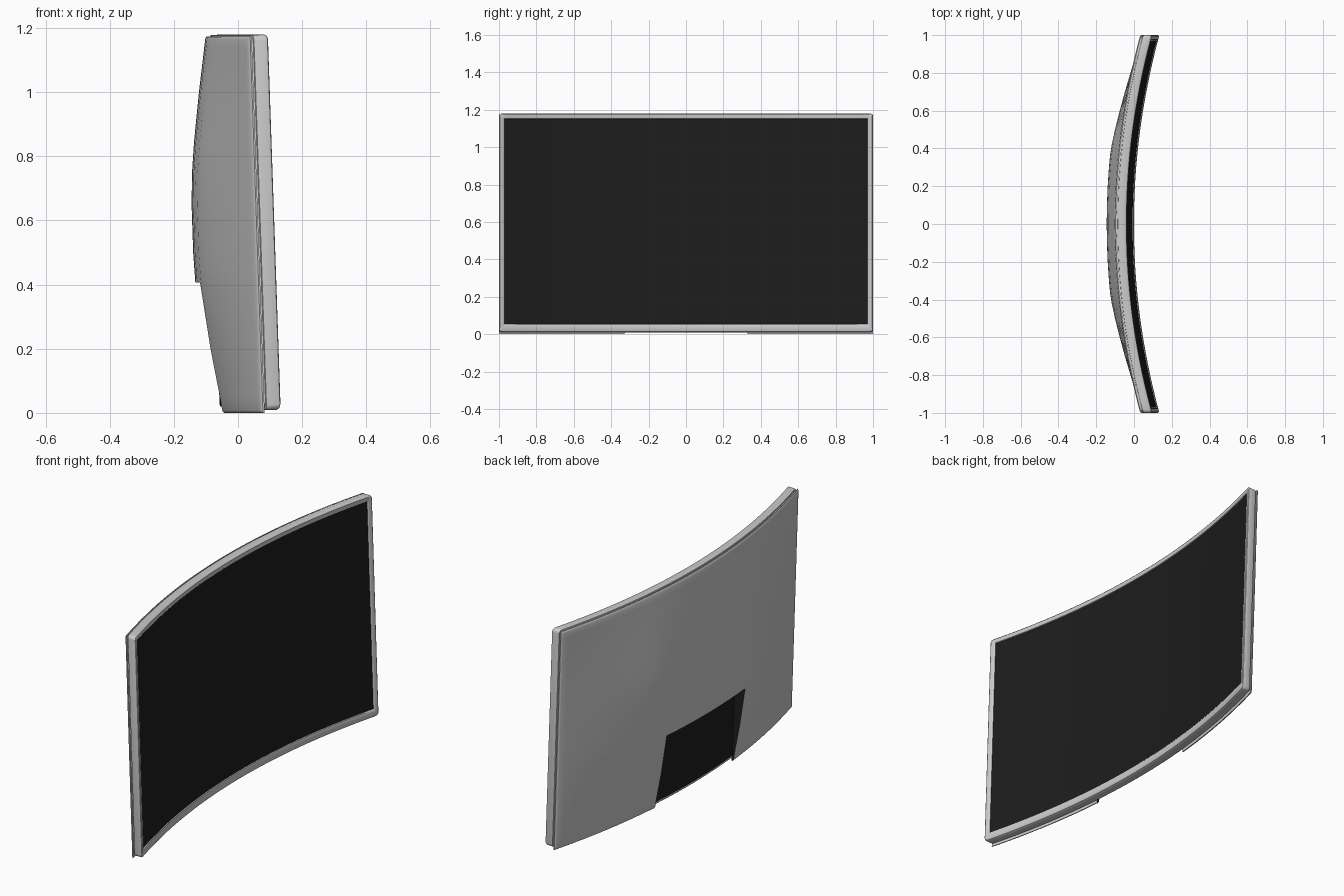
import bpy, bmesh, math

if "Cube" in bpy.data.objects:
    bpy.data.objects.remove(bpy.data.objects["Cube"])

TILT = 0.0342


def place(y, z, d):
    """Curved, tilted display space: d is the depth behind the front surface."""
    return (0.135 * y * y - TILT * z - d, y, z - TILT * d)


def lerp(table, v):
    for (a, fa), (b, fb) in zip(table, table[1:]):
        if v <= b:
            return fa + (fb - fa) * max(0, v - a) / (b - a)
    return table[-1][1]


def material(name, c):
    m = bpy.data.materials.new(name)
    m.diffuse_color = (c, c, c, 1)
    return m


def finish(bm, name, mats=(), angle=35):
    bmesh.ops.recalc_face_normals(bm, faces=bm.faces)
    me = bpy.data.meshes.new(name)
    bm.to_mesh(me)
    bm.free()
    for m in mats:
        me.materials.append(m)
    me.shade_smooth()
    me.set_sharp_from_angle(angle=math.radians(angle))
    ob = bpy.data.objects.new(name, me)
    bpy.context.collection.objects.link(ob)
    return ob


def ring(t, d):
    """Rounded rectangle; t runs from the outer edge (0) to the screen edge (1)."""
    h, z0, z1 = 1 - 0.03 * t, 0.01 + 0.045 * t, 1.18 - 0.03 * t
    r = 0.016 * (1 - t) + 0.002
    pts = []
    for cy, cz, a0 in ((h - r, z1 - r, 0), (-h + r, z1 - r, 90),
                       (-h + r, z0 + r, 180), (h - r, z0 + r, 270)):
        for k in range(5):
            a = math.radians(a0 + 22.5 * k)
            pts.append((cy + r * math.cos(a), cz + r * math.sin(a)))
        if a0 in (0, 180):
            s = 1 if a0 == 0 else -1
            for k in range(1, 32):
                pts.append((s * (h - r) * (1 - k / 16), z1 if s > 0 else z0))
    return [place(y, z, d) for y, z in pts]


def frame(name, profile):
    bm = bmesh.new()
    loops = [[bm.verts.new(p) for p in ring(t, d)] for t, d in profile]
    n = len(loops[0])
    for a, b in zip(loops, loops[1:] + loops[:1]):
        for i in range(n):
            j = (i + 1) % n
            bm.faces.new((a[i], a[j], b[j], b[i]))
    return finish(bm, name)


def slab(name, ys, zs, front, back, mats=(), keep=lambda y, z: True, wall_mat=lambda y, z: 0):
    """Curved solid between two depths, with cells left out where keep is false."""
    bm = bmesh.new()
    grids = [{(i, j): bm.verts.new(place(y, z, f(y, z)))
              for i, y in enumerate(ys) for j, z in enumerate(zs)} for f in (front, back)]
    count = {}
    for i in range(len(ys) - 1):
        for j in range(len(zs) - 1):
            if not keep((ys[i] + ys[i + 1]) / 2, (zs[j] + zs[j + 1]) / 2):
                continue
            q = [(i, j), (i + 1, j), (i + 1, j + 1), (i, j + 1)]
            for g in grids:
                bm.faces.new([g[k] for k in q])
            for a, b in zip(q, q[1:] + q[:1]):
                e = tuple(sorted((a, b)))
                count[e] = count.get(e, 0) + 1
    for (a, b), c in count.items():
        if c == 1:
            f = bm.faces.new((grids[0][a], grids[0][b], grids[1][b], grids[1][a]))
            f.material_index = wall_mat((ys[a[0]] + ys[b[0]]) / 2, (zs[a[1]] + zs[b[1]]) / 2)
    bmesh.ops.delete(bm, geom=[v for v in bm.verts if not v.link_faces], context='VERTS')
    return finish(bm, name, mats)


def steps(a, b, n):
    return [a + (b - a) * k / n for k in range(n + 1)]


black = material("black", 0.012)
grey = material("grey", 0.3)
grey.diffuse_color = (0.8, 0.8, 0.8, 1)

# front bezel with rounded edges, and the recessed seam behind it
frame("bezel", [(1, 0.046), (0.1, 0.046), (0.03, 0.045), (0, 0.041), (0, 0.009),
                (0.07, 0.003), (0.2, 0), (0.75, 0), (0.9, 0.002), (1, 0.008)])
frame("seam_band", [(0.8, 0.04), (0.25, 0.04), (0.25, 0.056), (0.8, 0.056)])

# screen
slab("screen", steps(-0.972, 0.972, 32), steps(0.053, 1.152, 2),
     lambda y, z: 0.006, lambda y, z: 0.02, [black])

# dark panel at the bottom of the stand recess
slab("recess_panel", steps(-0.35, 0.35, 10), steps(0.03, 0.44, 2),
     lambda y, z: 0.03, lambda y, z: 0.0565, [black])

# bulged back shell with the stand recess
NY, NZ = 0.33, 0.41
across = [(0, 1), (0.36, 1), (0.42, 0.95), (0.5, 0.83), (0.6, 0.65),
          (0.7, 0.48), (0.8, 0.31), (0.9, 0.15), (1, 0)]
upward = [(0, 0), (0.05, 0.007), (0.2, 0.031), (0.41, 0.057), (0.5, 0.0605),
          (0.65, 0.0605), (0.75, 0.056), (0.85, 0.046), (1, 0.026), (1.17, 0)]


def shell_depth(y, z):
    rim = min(1 - abs(y), z - 0.002, 1.176 - z)
    soft = 0.005 * (1 - min(1, max(0, rim) / 0.008)) ** 2
    return 0.062 - soft + lerp(across, abs(y)) * lerp(upward, z)


half = [0.1, 0.2, 0.28, NY, 0.36, 0.42, 0.5, 0.6, 0.7, 0.8, 0.9, 0.96, 0.992, 0.996, 1]
ys = [-v for v in reversed(half)] + [0] + half
zs = [0.002, 0.006, 0.01, 0.05, 0.12, 0.2, 0.3, NZ, 0.45, 0.5, 0.57, 0.65, 0.7, 0.75,
      0.8, 0.85, 0.92, 1, 1.08, 1.14, 1.168, 1.172, 1.176]
slab("back_shell", ys, zs, lambda y, z: 0.052, shell_depth, [grey, black],
     keep=lambda y, z: abs(y) > NY or z > NZ,
     wall_mat=lambda y, z: int(abs(y) < NY + 1e-4 and z < NZ + 1e-4))

for m in bpy.data.materials:
    if m.users and not m.is_grease_pencil:
        m.use_nodes = True
        m.node_tree.nodes["Principled BSDF"].inputs["Base Color"].default_value = m.diffuse_color
